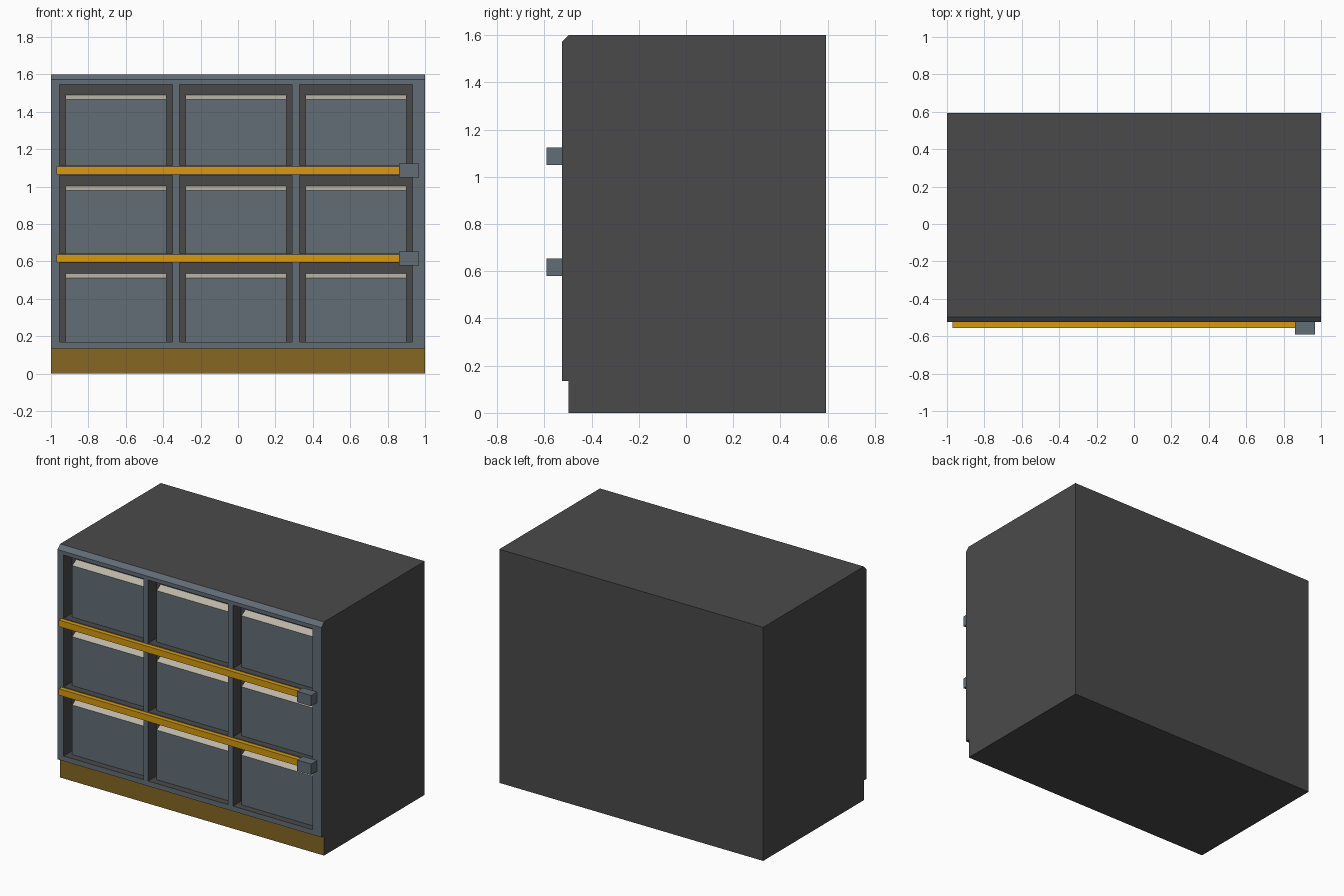
import bpy
import bmesh

old = bpy.data.objects.get("Cube")
if old:
    bpy.data.objects.remove(old)


def material(name, hex_code):
    """Flat material from an sRGB hex code."""
    srgb = [int(hex_code[i:i + 2], 16) / 255 for i in (0, 2, 4)]
    colour = [((c + 0.055) / 1.055) ** 2.4 if c > 0.04 else c / 12.92 for c in srgb] + [1]
    mat = bpy.data.materials.new(name)
    mat.use_nodes = True
    mat.diffuse_color = colour
    mat.node_tree.nodes["Principled BSDF"].inputs["Base Color"].default_value = colour
    return mat


charcoal = material("charcoal", "4a4a4a")
slate = material("slate", "626c76")
amber = material("amber", "d69a0e")
ochre = material("dark ochre", "856722")
cream = material("cream", "bab5a6")


def prism(bm, profile, x0, x1):
    """Extrude a (y, z) outline along x."""
    start = bm.faces.new([bm.verts.new((x0, y, z)) for y, z in profile])
    out = bmesh.ops.extrude_face_region(bm, geom=[start])
    verts = [v for v in out["geom"] if isinstance(v, bmesh.types.BMVert)]
    bmesh.ops.translate(bm, verts=verts, vec=(x1 - x0, 0, 0))


def rect(y0, y1, z0, z1):
    return [(y0, z0), (y1, z0), (y1, z1), (y0, z1)]


def make(name, prisms, mats):
    bm = bmesh.new()
    for profile, x0, x1 in prisms:
        prism(bm, profile, x0, x1)
    bmesh.ops.recalc_face_normals(bm, faces=bm.faces)
    mesh = bpy.data.meshes.new(name)
    bm.to_mesh(mesh)
    bm.free()
    for mat in mats:
        mesh.materials.append(mat)
    obj = bpy.data.objects.new(name, mesh)
    bpy.context.collection.objects.link(obj)
    return obj


FRONT, KICK, BACK, TOP = -0.525, -0.497, 0.593, 1.6
RECESS = -0.435
columns = [-0.652, -0.012, 0.631]
rows = [(0.17, 0.591), (0.643, 1.059), (1.113, 1.546)]

# Cabinet body: side outline with toe kick and chamfered top edge
outline = [(KICK, 0), (BACK, 0), (BACK, TOP), (KICK, TOP),
           (FRONT, 1.572), (FRONT, 0.135), (KICK, 0.135)]
body = make("cabinet_body", [(outline, -1, 1)], [charcoal, slate, ochre])

# Nine recessed bays cut into the front
cutter = make("bay_cutter", [(rect(-0.7, RECESS, z0, z1), x - 0.302, x + 0.302)
                             for x in columns for z0, z1 in rows], [charcoal])
cutter.hide_render = True
cut = body.modifiers.new("bays", "BOOLEAN")
cut.operation = "DIFFERENCE"
cut.solver = "EXACT"
cut.object = cutter
bpy.context.view_layer.update()
cut_mesh = bpy.data.meshes.new_from_object(
    body.evaluated_get(bpy.context.evaluated_depsgraph_get()))
body.modifiers.clear()
body.data = cut_mesh
bpy.data.objects.remove(cutter)

# Frame and chamfer are slate, the toe kick ochre, everything else charcoal
for face in cut_mesh.polygons:
    face.material_index = 0
    if face.normal.y < -0.5:
        if face.center.z < 0.13:
            face.material_index = 2
        elif face.center.y < KICK:
            face.material_index = 1

# Drawer fronts with a sloped cream label edge
for r, (z0, z1) in enumerate(rows):
    for c, x in enumerate(columns):
        top = z1 - 0.055
        side = [(-0.478, z0), (RECESS, z0), (RECESS, top), (-0.478, top - 0.026)]
        drawer = make(f"drawer_front_{r + 1}_{c + 1}",
                      [(side, x - 0.27, x + 0.27)], [slate, cream])
        for face in drawer.data.polygons:
            if face.normal.z > 0.5:
                face.material_index = 1

# Locking bars with their end blocks, over the rails between rows
for name, z in (("lower", 0.616), ("upper", 1.086)):
    make(f"{name}_locking_bar", [(rect(-0.555, FRONT, z - 0.022, z + 0.022), -0.97, 0.86)], [amber])
    make(f"{name}_lock_block", [(rect(-0.59, FRONT, z - 0.037, z + 0.037), 0.86, 0.967)], [slate])
